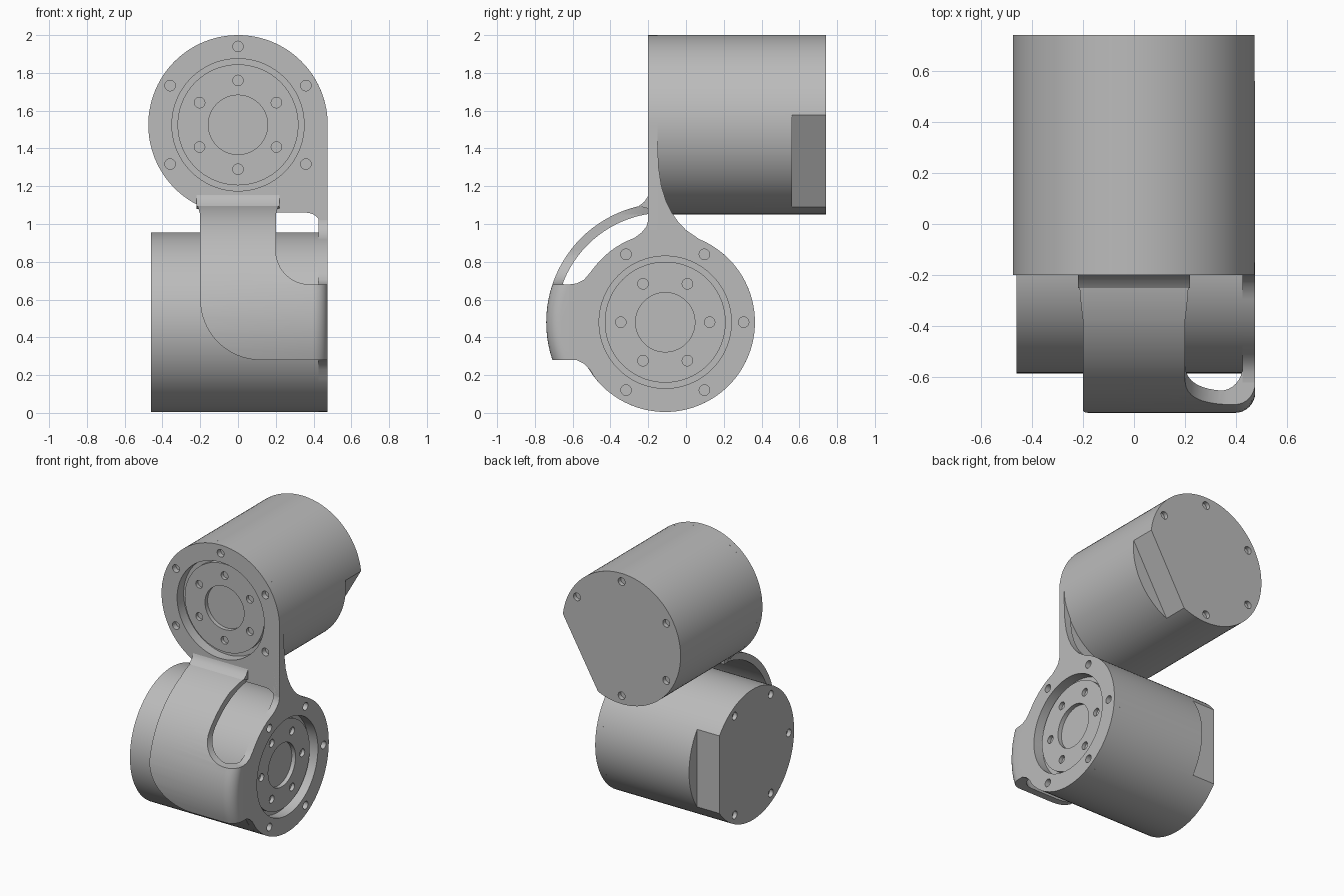
import bpy, bmesh, math
from mathutils import Vector

if "Cube" in bpy.data.objects:
    bpy.data.objects.remove(bpy.data.objects["Cube"])

R = 0.475      # housing radius
T = 0.05       # bracket plate thickness
SEG = 96

grey = bpy.data.materials.new("light_grey")
grey.diffuse_color = (0.5, 0.5, 0.5, 1)
grey.use_nodes = True
grey.node_tree.nodes["Principled BSDF"].inputs["Base Color"].default_value = grey.diffuse_color


# Local frames: u, v across the motor face, d = depth behind the face
def upper(u, v, d):
    return Vector((u, -0.2 + d, 1.525 + v))


def lower(u, v, d):
    return Vector((0.475 - d, -0.11 + u, 0.48 + v))


def front_frame(x, z, y):
    return Vector((x, y, z))


def side_frame(y, z, x):
    return Vector((x, y, z))


def arc(cx, cy, r, a0, a1, n):
    return [(cx + r * math.cos(math.radians(a0 + (a1 - a0) * i / n)),
             cy + r * math.sin(math.radians(a0 + (a1 - a0) * i / n))) for i in range(n + 1)]


def circle(cx, cy, r, n):
    return arc(cx, cy, r, 0, 360, n)[:-1]


def add_prism(bm, outline, d0, d1, frame):
    a = [bm.verts.new(frame(u, v, d0)) for u, v in outline]
    b = [bm.verts.new(frame(u, v, d1)) for u, v in outline]
    n = len(a)
    bm.faces.new(a)
    bm.faces.new(b[::-1])
    for i in range(n):
        bm.faces.new((a[i], b[i], b[(i + 1) % n], a[(i + 1) % n]))


def add_lathe(bm, profile, frame, closed):
    # profile points are (radius, depth); radius 0 becomes a pole
    rings = []
    for r, d in profile:
        if r == 0:
            rings.append([bm.verts.new(frame(0, 0, d))] * SEG)
        else:
            rings.append([bm.verts.new(frame(u, v, d)) for u, v in circle(0, 0, r, SEG)])
    pairs = list(zip(rings, rings[1:])) + ([(rings[-1], rings[0])] if closed else [])
    for a, b in pairs:
        for i in range(SEG):
            j = (i + 1) % SEG
            bm.faces.new(list(dict.fromkeys((a[i], a[j], b[j], b[i]))))


def finish(name, bm):
    bmesh.ops.recalc_face_normals(bm, faces=bm.faces)
    me = bpy.data.meshes.new(name)
    bm.to_mesh(me)
    bm.free()
    me.materials.append(grey)
    ob = bpy.data.objects.new(name, me)
    bpy.context.collection.objects.link(ob)
    return ob


def activate(ob):
    bpy.ops.object.select_all(action='DESELECT')
    ob.select_set(True)
    bpy.context.view_layer.objects.active = ob


def boolean(ob, cutter, op):
    activate(ob)
    m = ob.modifiers.new("cut", 'BOOLEAN')
    m.operation, m.solver, m.object = op, 'EXACT', cutter
    bpy.ops.object.modifier_apply(modifier=m.name)
    bpy.data.objects.remove(cutter)


def smooth(ob):
    activate(ob)
    bpy.ops.object.shade_smooth_by_angle(angle=math.radians(30))


def holes(bm, frame, radius, angles, d0, d1):
    for a in angles:
        t = math.radians(a)
        add_prism(bm, circle(radius * math.cos(t), radius * math.sin(t), 0.028, 20), d0, d1, frame)


# Motor housing with recessed output disc, bolt holes and a flat by the rear cap
def motor(name, frame, length, first, flat_angle):
    bm = bmesh.new()
    add_lathe(bm, [(0, 0.075), (0.157, 0.075), (0.157, 0.045), (0.32, 0.045), (0.32, 0.075),
                   (0.35, 0.075), (0.35, T), (R, T), (R, length), (0, length)], frame, False)
    body = finish(name, bm)
    bm = bmesh.new()
    holes(bm, frame, 0.235, range(first, first + 360, 60), 0.03, 0.07)
    holes(bm, frame, 0.415, [flat_angle + 60 * k for k in range(1, 6)], length - 0.03, length + 0.05)
    t = math.radians(flat_angle)
    c, s = math.cos(t), math.sin(t)
    box = [(p * c - q * s, p * s + q * c) for p, q in ((0.382, -0.5), (0.7, -0.5), (0.7, 0.5), (0.382, 0.5))]
    add_prism(bm, box, length - 0.18, length + 0.06, frame)
    boolean(body, finish("cutter", bm), 'DIFFERENCE')
    smooth(body)


motor("upper_motor", upper, 0.94, 30, -30)
motor("lower_motor", lower, 0.935, 0, 0)


# Bracket plates: outline with a round opening and five bolt holes
def plate(name, outline, d0, d1, outline_frame, frame, bolt_angles):
    bm = bmesh.new()
    add_prism(bm, outline, d0, d1, outline_frame)
    ob = finish(name, bm)
    bm = bmesh.new()
    add_prism(bm, circle(0, 0, 0.35, SEG), -0.1, 0.1, frame)
    holes(bm, frame, 0.415, bolt_angles, -0.1, 0.04)
    boolean(ob, finish("cutter", bm), 'DIFFERENCE')
    smooth(ob)


front_outline = (arc(0, 1.525, R, 0, 244, 70)
                 + [(-0.2, 1.05), (0.2, 1.06)] + arc(0.36, 0.975, 0.085, 90, 0, 8)
                 + [(0.45, 0.94), (0.475, 0.94)])
plate("front_plate", front_outline, -0.2, -0.2 + T, front_frame, upper, [30, 90, 150, 210, 330])

side_outline = ([(0.07, 0.92), (0.0, 0.968), (-0.04, 1.01), (-0.075, 1.06), (-0.105, 1.12), (-0.13, 1.2),
                 (-0.145, 1.3), (-0.15, 1.43), (-0.2, 1.43), (-0.2, 1.02), (-0.21, 0.985), (-0.235, 0.955)]
                + arc(-0.11, 0.48, R, 110, 140, 10)
                + [(-0.51, 0.74), (-0.54, 0.705), (-0.58, 0.685), (-0.62, 0.68),
                   (-0.62, 0.285), (-0.58, 0.28), (-0.54, 0.26), (-0.51, 0.23)]
                + arc(-0.11, 0.48, R, 219, 425, 60))
plate("side_plate", side_outline, 0.475 - T, 0.475, side_frame, lower, [0, 60, 120, 240, 300])

# Curved arm: rounded L section turned about the lower axis, trimmed to its front outline
bm = bmesh.new()
outer = arc(0.08, 0.55, 0.08, 90, 180, 8)     # (depth, radius)
inner = arc(0.14, 0.49, 0.09, 180, 90, 8)
section = [(r, d) for d, r in [(0.8, 0.63)] + outer + [(0, 0.48), (T, 0.48)] + inner + [(0.8, 0.58)]]
add_lathe(bm, section, lower, True)
arm = finish("curved_arm", bm)
bm = bmesh.new()
trim = ([(-0.25, 1.2), (-0.25, 1.13), (-0.215, 1.1), (-0.2, 1.05)] + arc(0.12, 0.6, 0.32, 180, 270, 16)
        + [(0.6, 0.28), (0.6, 0.68)] + arc(0.38, 0.86, 0.18, 270, 180, 12)
        + [(0.2, 1.05), (0.215, 1.1), (0.25, 1.13), (0.25, 1.2)])
add_prism(bm, trim, -0.9, -0.19, front_frame)
boolean(arm, finish("cutter", bm), 'INTERSECT')
# keep the forward band only, so the trimmed section does not reach under the housing
smooth(arm)

# Fillet where the arm meets the front plate
bm = bmesh.new()
add_prism(bm, [(-0.195, 1.17), (-0.203, 1.145), (-0.22, 1.118), (-0.25, 1.095), (-0.195, 1.08)],
          -0.22, 0.22, side_frame)
smooth(finish("arm_fillet", bm))
